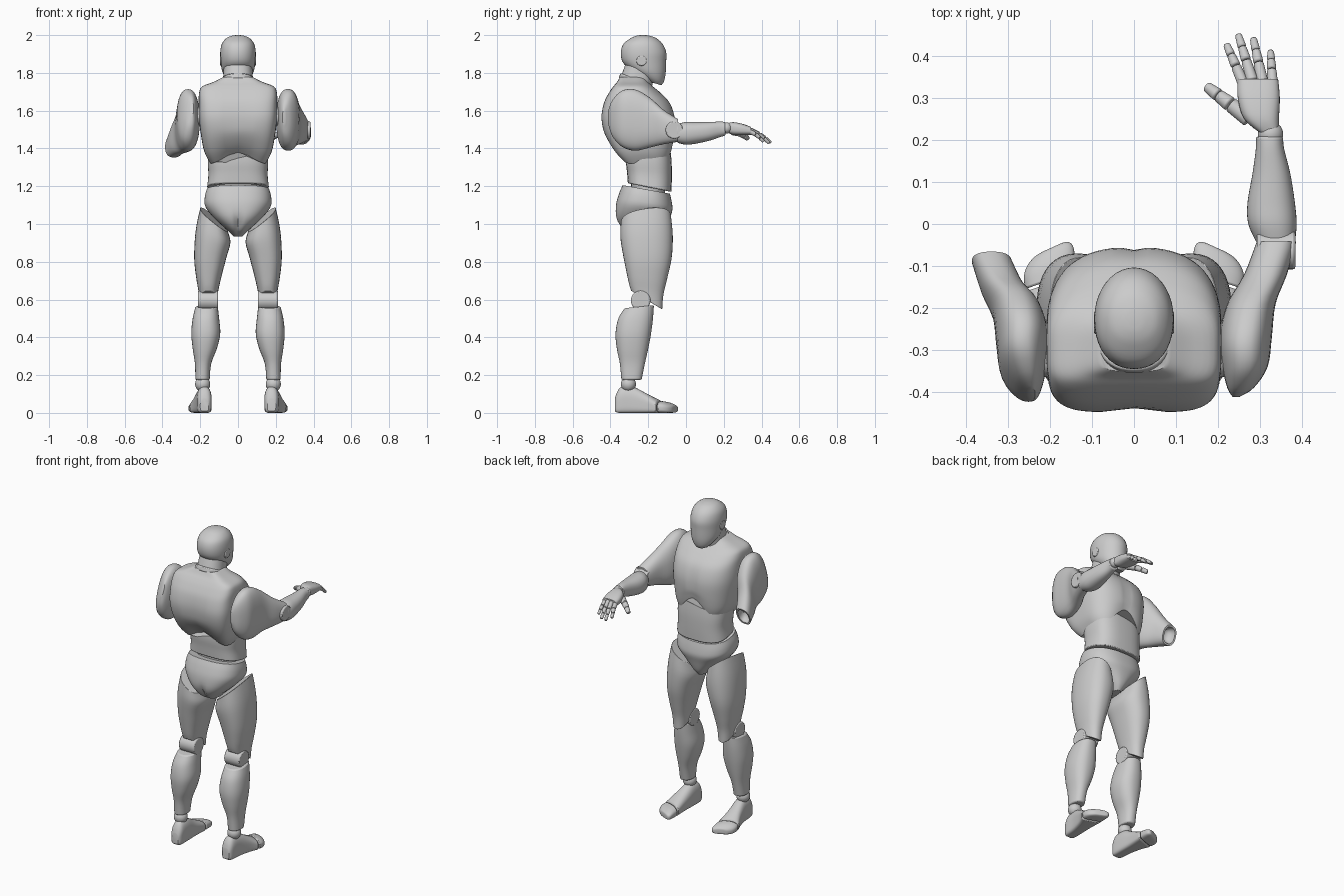
import bpy, bmesh
from math import sin, cos, pi, exp, radians
from mathutils import Matrix, Vector


def finish(name, bm, mirror=False, bevel=0.006, mat=None):
    if mat:
        bm.transform(mat)
    bmesh.ops.recalc_face_normals(bm, faces=bm.faces)
    me = bpy.data.meshes.new(name)
    bm.to_mesh(me)
    bm.free()
    ob = bpy.data.objects.new(name, me)
    bpy.context.collection.objects.link(ob)
    if bevel:
        b = ob.modifiers.new("bevel", 'BEVEL')
        b.width, b.segments, b.limit_method, b.angle_limit = bevel, 2, 'ANGLE', radians(50)
    if mirror:
        ob.modifiers.new("mirror", 'MIRROR')
    return ob


def smooth_rows(rows, k=4):
    # Catmull-Rom in-betweens of the section rows
    rows = [list(r) + [0] * (7 - len(r)) for r in rows]
    out = []
    for i in range(len(rows) - 1):
        a, b, c, d = rows[max(i - 1, 0)], rows[i], rows[i + 1], rows[min(i + 2, len(rows) - 1)]
        for j in range(k):
            t = j / k
            out.append([0.5 * (2 * q + (r - p) * t + (2 * p - 5 * q + 4 * r - s) * t * t
                               + (3 * q - p - 3 * r + s) * t ** 3) for p, q, r, s in zip(a, b, c, d)])
    return out + [rows[-1]]


def loft(name, axis, rows, n=(2.3, 2.3), warp=None, seg=40, cup=(), **kw):
    # rows: position on axis, x min, x max, depth min, depth max, slope in x, slope in depth
    # cup: extra rows that fold back inside the end to hollow it
    bm = bmesh.new()
    rings = []
    for t, x0, x1, v0, v1, sx, sv in smooth_rows(rows) + [list(r) + [0, 0] for r in cup]:
        ring = []
        for i in range(seg):
            a = 2 * pi * i / seg
            e = 2 / (n[1] if sin(a) >= 0 else n[0])
            dx = (x1 - x0) / 2 * abs(cos(a)) ** e * (1 if cos(a) > 0 else -1)
            dv = (v1 - v0) / 2 * abs(sin(a)) ** e * (1 if sin(a) > 0 else -1)
            x, v, p = (x0 + x1) / 2 + dx, (v0 + v1) / 2 + dv, t + sx * dx + sv * dv
            co = Vector((x, v, p) if axis == 'z' else (x, p, v))
            ring.append(bm.verts.new(warp(co) if warp else co))
        rings.append(ring)
    for r, s in zip(rings, rings[1:]):
        for i in range(seg):
            j = (i + 1) % seg
            bm.faces.new((r[i], r[j], s[j], s[i]))
    bm.faces.new(rings[0])
    bm.faces.new(rings[-1])
    return finish(name, bm, **kw)


def sym(rows):
    # rows given by half width: position, half width, depth min, depth max, depth slope
    return [(r[0], -r[1], r[1], r[2], r[3], 0, r[4] if len(r) > 4 else 0) for r in rows]


def rod(name, a, b, r0, r1, seg=32, **kw):
    a, b = Vector(a), Vector(b)
    bm = bmesh.new()
    m = Matrix.Translation((a + b) / 2) @ (b - a).to_track_quat('Z', 'Y').to_matrix().to_4x4()
    bmesh.ops.create_cone(bm, cap_ends=True, segments=seg, radius1=r0, radius2=r1,
                          depth=(b - a).length, matrix=m)
    return finish(name, bm, **kw)


def ball(name, c, r, **kw):
    bm = bmesh.new()
    bmesh.ops.create_uvsphere(bm, u_segments=28, v_segments=16, radius=r, matrix=Matrix.Translation(c))
    return finish(name, bm, bevel=0, **kw)


# Head, ears, neck
loft("head", 'z', sym([(1.745, .04, -.20, -.13, -.3), (1.772, .065, -.255, -.117, -.25),
     (1.81, .084, -.305, -.108, -.15), (1.86, .092, -.337, -.105), (1.91, .094, -.345, -.105),
     (1.955, .085, -.33, -.125), (1.985, .06, -.29, -.16), (1.997, .03, -.26, -.195),
     (2.0, .008, -.235, -.22)]), n=(2.2, 2))
rod("ear", (.08, -.235, 1.865), (.095, -.235, 1.865), .03, .026, mirror=True, bevel=.003)
loft("neck", 'z', sym([(1.70, .09, -.36, -.19, -.4), (1.76, .08, -.34, -.18, -.4),
     (1.84, .075, -.315, -.16, -.3)]))
loft("neck_collar", 'z', sym([(1.735, .093, -.356, -.18, -.42), (1.765, .086, -.347, -.18, -.42)]))


# Chest with arched lower edge, breast groove and shoulder blades
def chest_shape(c):
    fade = min(1, max(0, (1.5 - c.z) / .19))
    front = c.y > -.22
    c.z += (.13 if front else .07) * exp(-(c.x / .1) ** 2) * fade
    mid = exp(-((c.z - 1.55) / .09) ** 2)
    if front:
        c.y -= .008 * exp(-(c.x / .02) ** 2) * mid
    else:
        c.y += .01 * exp(-(c.x / .045) ** 2) * mid
    return c


loft("chest", 'z', sym([(1.31, .145, -.335, -.07), (1.38, .178, -.385, -.064), (1.47, .196, -.43, -.057),
     (1.56, .207, -.448, -.058), (1.64, .208, -.435, -.085), (1.695, .206, -.408, -.135),
     (1.728, .19, -.385, -.175), (1.752, .13, -.365, -.20), (1.777, .08, -.35, -.21)]),
     n=(5, 2.6), warp=chest_shape, seg=72)


# Abdomen, waist core, pelvis
def seat_groove(c):
    if c.y < -.22:
        c.y += .02 * exp(-(c.x / .018) ** 2) * exp(-((c.z - 1.0) / .05) ** 2)
    return c


loft("abdomen", 'z', sym([(1.193, .164, -.308, -.077, -.2), (1.26, .157, -.312, -.075, -.1),
     (1.34, .16, -.318, -.077), (1.45, .15, -.31, -.09)]), n=(3, 2.8))
loft("waist_core", 'z', sym([(1.12, .13, -.29, -.11), (1.25, .13, -.29, -.11)]))
loft("pelvis", 'z', sym([(.935, .025, -.27, -.13), (.97, .06, -.335, -.105), (1.03, .125, -.37, -.085),
     (1.09, .172, -.37, -.072, -.1), (1.14, .176, -.353, -.075, -.18), (1.183, .165, -.335, -.085, -.18)]),
     n=(2.5, 2.4), seg=64, warp=seat_groove)

# Legs
loft("thigh", 'z', [(1.025, .055, .20, -.345, -.08, .8, .15), (.93, .04, .225, -.347, -.07, .3, .05),
     (.82, .062, .232, -.33, -.076), (.72, .088, .222, -.312, -.1, 0, -.1),
     (.65, .104, .21, -.3, -.12, 0, -.3), (.597, .112, .203, -.29, -.126, 0, -.6)],
     n=(2.5, 2.3), mirror=True)
rod("knee", (.105, -.24, .595), (.212, -.24, .595), .052, .052, mirror=True)
loft("shin", 'z', [(.562, .107, .225, -.325, -.17, 0, .1), (.5, .1, .24, -.358, -.175),
     (.42, .094, .247, -.373, -.185), (.34, .112, .24, -.366, -.2), (.26, .142, .228, -.35, -.218),
     (.175, .15, .226, -.342, -.235)], mirror=True)
ball("ankle", (.187, -.305, .152), .04, mirror=True)
loft("foot", 'y', [(-.377, .155, .2, .01, .075), (-.365, .145, .21, .002, .11), (-.34, .14, .216, 0, .138),
     (-.28, .14, .222, 0, .138), (-.21, .142, .238, 0, .103), (-.14, .14, .258, 0, .066, -.35)],
     n=(5, 2.3), mirror=True)
loft("toe_cap", 'y', [(-.134, .14, .259, 0, .063, -.35), (-.10, .141, .262, 0, .057, -.42),
     (-.075, .146, .254, .001, .048, -.45), (-.06, .158, .236, .005, .04, -.45),
     (-.055, .172, .215, .01, .032, -.45)], n=(4, 2.3), mirror=True)

# Upper arms: the left one hangs lower and ends in an empty elbow cup
pivot = Matrix.Translation((0, -.29, 1.57))
lowered = pivot @ Matrix.Rotation(radians(-22), 4, 'X') @ pivot.inverted() @ Matrix.Diagonal((-1, 1, 1, 1))
for side, m in (("right", None), ("left", lowered)):
    loft(side + "_upper_arm", 'y', [(-.412, .235, .25, 1.53, 1.60), (-.39, .222, .285, 1.465, 1.655),
         (-.34, .21, .318, 1.41, 1.705), (-.27, .203, .328, 1.388, 1.712),
         (-.19, .222, .337, 1.405, 1.668), (-.12, .262, .364, 1.422, 1.605),
         (-.042, .292, .386, 1.435, 1.555)],
         cup=[(-.043, .303, .376, 1.446, 1.544), (-.065, .304, .373, 1.452, 1.541),
              (-.083, .309, .362, 1.466, 1.532), (-.092, .324, .346, 1.484, 1.514)],
         n=(2.4, 2.4), mat=m, bevel=0)
rod("shoulder_joint", (.17, -.32, 1.57), (.235, -.31, 1.57), .05, .05, mirror=True)

# Right elbow and forearm
rod("elbow", (.293, -.062, 1.497), (.384, -.062, 1.497), .046, .046)
loft("forearm", 'y', [(-.045, .292, .383, 1.43, 1.53), (0, .272, .387, 1.42, 1.54),
     (.05, .27, .383, 1.425, 1.54), (.12, .282, .372, 1.44, 1.54), (.18, .29, .357, 1.46, 1.542),
     (.208, .29, .355, 1.468, 1.54)])
ball("wrist", (.325, .214, 1.508), .03)

# Hand
loft("palm", 'y', [(.215, .302, .345, 1.487, 1.532), (.25, .262, .345, 1.472, 1.539),
     (.30, .247, .347, 1.47, 1.53), (.345, .247, .343, 1.472, 1.514)], n=(2.8, 2.8))
fingers = {"index_finger": ((.26, .335, 1.492), (.22, .428, 1.445), .014),
           "middle_finger": ((.282, .34, 1.497), (.248, .451, 1.43), .014),
           "ring_finger": ((.306, .338, 1.497), (.284, .442, 1.428), .014),
           "little_finger": ((.33, .333, 1.492), (.325, .412, 1.435), .013),
           "thumb": ((.275, .25, 1.49), (.172, .328, 1.452), .021)}
for name, (a, b, r) in fingers.items():
    a, b = Vector(a), Vector(b)
    bend = Vector((0, 0, .008))
    pts = [a, a.lerp(b, .45) + bend, a.lerp(b, .73) + bend * .7, b]
    for i in range(3):
        rod(f"{name}_{i + 1}", pts[i], pts[i].lerp(pts[i + 1], .97), r * (1 - .12 * i),
            r * (.87 - .14 * i), seg=14, bevel=.004)

# Smooth shading with sharp edges kept
for ob in bpy.context.scene.objects:
    ob.select_set(True)
    bpy.context.view_layer.objects.active = ob
bpy.ops.object.shade_smooth_by_angle(angle=radians(35))
